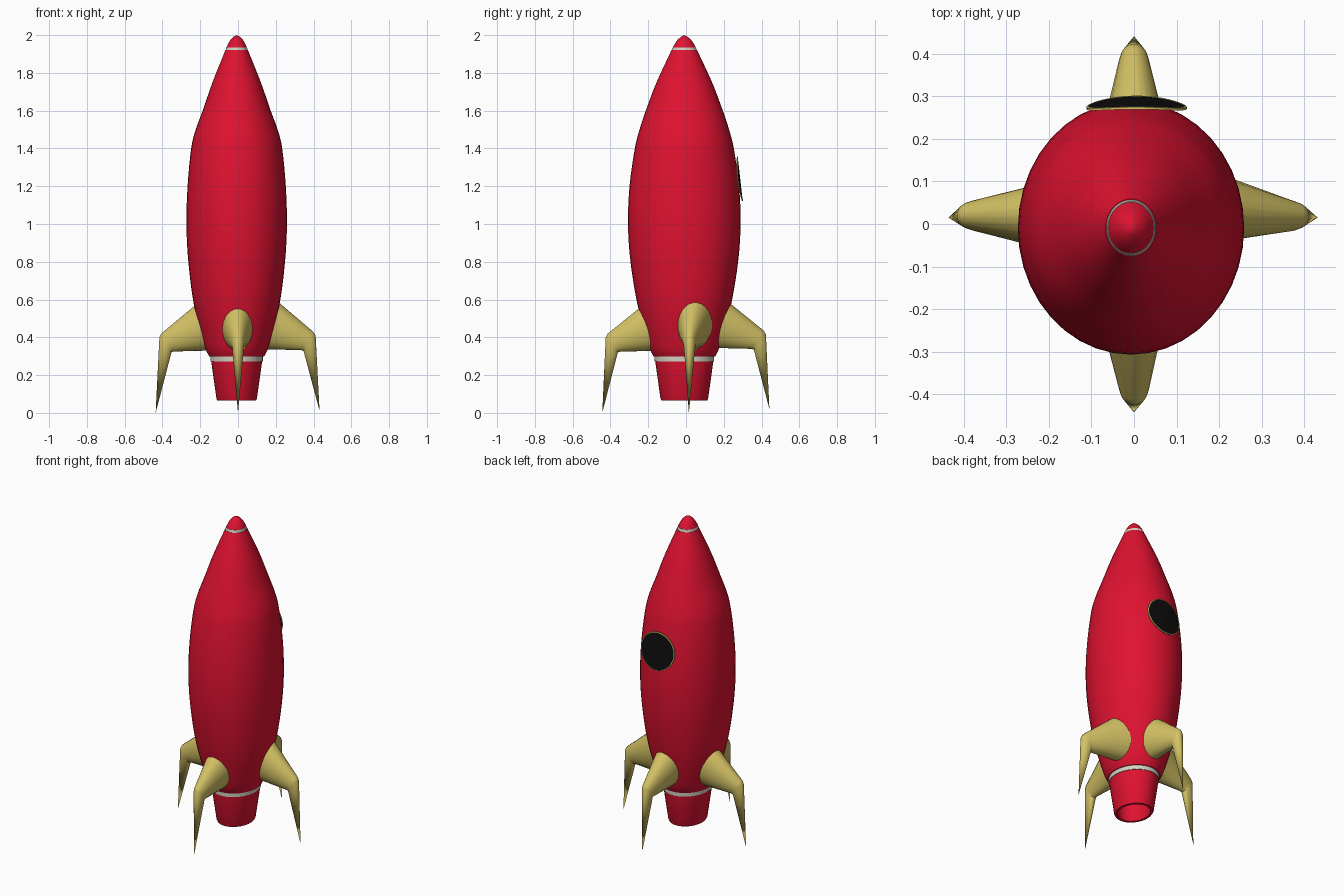
import bpy, bmesh, math
from mathutils import Vector

if "Cube" in bpy.data.objects:
    bpy.data.objects.remove(bpy.data.objects["Cube"])

CX, CY = -0.007, -0.009      # hull axis


def material(name, rgb):
    m = bpy.data.materials.new(name)
    m.diffuse_color = (*rgb, 1)
    m.use_nodes = True
    m.node_tree.nodes["Principled BSDF"].inputs["Base Color"].default_value = m.diffuse_color
    return m


RED = material("red paint", (0.74, 0.006, 0.03))
YELLOW = material("pale gold", (0.66, 0.54, 0.13))
BLACK = material("black glass", (0.004, 0.004, 0.004))
WHITE = material("off white", (0.65, 0.65, 0.55))


def loft(name, rings, mats, cap_start=False, cap_end=False, angle=35):
    """Skin a list of closed rings of points; a ring of one point is a tip."""
    bm = bmesh.new()
    vs = [[bm.verts.new(p) for p in r] for r in rings]
    for a, b in zip(vs, vs[1:]):
        n = max(len(a), len(b))
        for i in range(n):
            j = (i + 1) % n
            if len(a) == 1:
                bm.faces.new((a[0], b[j], b[i]))
            elif len(b) == 1:
                bm.faces.new((a[i], a[j], b[0]))
            else:
                bm.faces.new((a[i], a[j], b[j], b[i]))
    if cap_start:
        bm.faces.new(vs[0][::-1])
    if cap_end:
        bm.faces.new(vs[-1])
    bmesh.ops.recalc_face_normals(bm, faces=bm.faces)
    me = bpy.data.meshes.new(name)
    bm.to_mesh(me)
    bm.free()
    for m in mats:
        me.materials.append(m)
    ob = bpy.data.objects.new(name, me)
    bpy.context.collection.objects.link(ob)
    bpy.ops.object.select_all(action='DESELECT')
    ob.select_set(True)
    bpy.context.view_layer.objects.active = ob
    bpy.ops.object.shade_smooth_by_angle(angle=math.radians(angle))
    return ob


def oval(z, rx, ry, n=40):
    return [(CX + rx * math.cos(2 * math.pi * i / n),
             CY + ry * math.sin(2 * math.pi * i / n), z) for i in range(n)]


def smooth(pts, steps=4):
    """Catmull-Rom curve through the profile points."""
    p = [Vector(q) for q in pts]
    p = [2 * p[0] - p[1]] + p + [2 * p[-1] - p[-2]]
    out = []
    for i in range(1, len(p) - 2):
        a, b, c, d = p[i - 1:i + 3]
        for s in range(steps):
            t = s / steps
            out.append(0.5 * (2 * b + (c - a) * t + (2 * a - 5 * b + 4 * c - d) * t ** 2
                              + (3 * b - a - 3 * c + d) * t ** 3))
    return out + [p[-2]]


# hull: (z, half width, half depth)
hull = [(0.298, .145, .163), (0.36, .172, .19), (0.57, .226, .247), (0.8, .256, .285),
        (1.0, .266, .298), (1.2, .260, .290), (1.4, .241, .262), (1.5, .217, .237),
        (1.6, .180, .204), (1.75, .128, .147), (1.92, .060, .068)]
loft("hull", [oval(*p) for p in smooth(hull)], [RED], True, True)

# nose cap
nose = [(1.934, .054, .061), (1.955, .045, .050), (1.975, .033, .036), (1.992, .016, .017)]
loft("nose_cap", [oval(*p) for p in nose] + [[(CX, CY, 2.0)]], [RED], True)

# pale trim rings
loft("nose_ring", [oval(1.92, .058, .066), oval(1.935, .055, .062)], [WHITE], True, True)
loft("tail_ring", [oval(0.272, .138, .157), oval(0.298, .139, .158)], [WHITE], True, True)

# hollow nozzle
nozzle = [(0.274, .135, .154), (0.075, .107, .126), (0.065, .102, .121),
          (0.065, .088, .105), (0.075, .085, .102), (0.24, .095, .112)]
loft("nozzle", [oval(*p) for p in nozzle], [RED], True, True)


# bent fins
def fin(name, turn, dr, dz, tip_z, root_shift, bend_shift, tip_shift):
    """Sections run from an upper to a lower (radius, height) point."""
    out = Vector((math.cos(turn), math.sin(turn), 0))
    side = Vector((-out.y, out.x, 0))
    up = Vector((0, 0, 1))
    sections = [((.165, .625 + dz), (.115, .335 + dz), .096, root_shift),
                ((.400 + dr, .425 + dz), (.335 + dr, .329 + dz), .036, bend_shift),
                ((.411 + dr, .405 + dz), (.347 + dr, .325 + dz), .032, bend_shift)]
    rings = []
    for a, b, w, s in sections:
        a = out * a[0] + up * a[1]
        b = out * b[0] + up * b[1]
        mid, half = (a + b) / 2, (a - b) / 2
        rings.append([mid + half * math.cos(2 * math.pi * i / 24)
                      + side * (s + w * math.sin(2 * math.pi * i / 24)) for i in range(24)])
    rings.append([out * (.432 + dr * .8) + side * tip_shift + up * tip_z])
    loft(name, rings, [YELLOW], True)


fin("right_fin", 0, 0, .003, .01, .045, .019, .015)
fin("left_fin", math.pi, .005, -.004, 0, -.018, -.02, -.015)
fin("back_fin", math.pi / 2, .012, .01, .02, 0, 0, 0)
fin("front_fin", -math.pi / 2, .014, -.005, 0, -.004, 0, 0)


# curved window plate with a thin gold rim
def window_ring(r, lift, n=40):
    ring = []
    for i in range(n if r else 1):
        a = 2 * math.pi * i / n
        x, z = r * math.cos(a), r * math.sin(a)
        ring.append((.006 + x, .287 + lift - .113 * z - .9 * x * x, 1.24 + z))
    return ring


loft("window_glass", [window_ring(r, 0) for r in (0, .03, .06, .09, .114)], [BLACK])
loft("window_rim", [window_ring(.113, -.004), window_ring(.113, .002),
                    window_ring(.118, .001), window_ring(.118, -.004),
                    window_ring(.113, -.004)], [YELLOW])
loft("window_back", [window_ring(r, -.004) for r in (0, .03, .06, .09, .114)], [BLACK])
